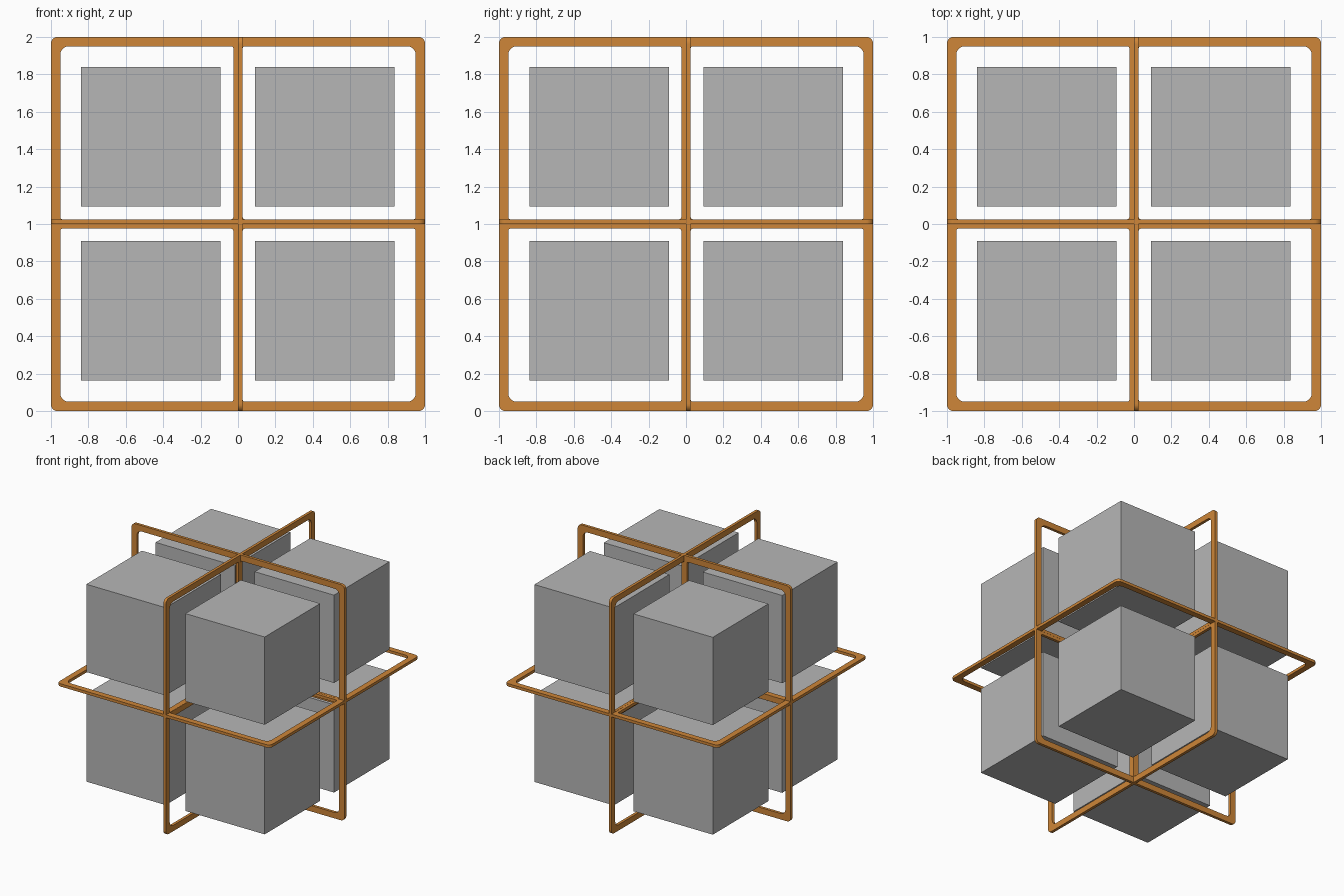
import bpy, bmesh, math

if "Cube" in bpy.data.objects:
    bpy.data.objects.remove(bpy.data.objects["Cube"])

THICK = 0.024    # thickness of each window-like frame
BAR = 0.025      # half width of the cross bars
RIM = 0.95       # inner edge of the outer rim


def material(name, rgb):
    m = bpy.data.materials.new(name)
    m.diffuse_color = (*rgb, 1)
    m.use_nodes = True
    m.node_tree.nodes["Principled BSDF"].inputs["Base Color"].default_value = m.diffuse_color
    return m


orange = material("orange", (0.62, 0.24, 0.04))
grey = material("grey", (0.47, 0.47, 0.47))


def rounded_rect(x0, y0, x1, y1, radii, steps=5):
    """Rounded rectangle; radii run top right, top left, bottom left, bottom right."""
    corners = [(x1, y1, -1, -1), (x0, y1, 1, -1), (x0, y0, 1, 1), (x1, y0, -1, 1)]
    pts = []
    for i, ((x, y, sx, sy), r) in enumerate(zip(corners, radii)):
        for k in range(steps + 1):
            a = math.radians(90) * (i + k / steps)
            pts.append((x + sx * r + r * math.cos(a), y + sy * r + r * math.sin(a)))
    return pts


def frame_mesh():
    """Flat frame with four rounded openings, as an extruded filled curve."""
    big, small = 0.045, 0.012
    loops = [rounded_rect(-1, -1, 1, 1, [0.035] * 4)]
    opening = rounded_rect(BAR, BAR, RIM, RIM, [big, small, small, small])
    for sx in (-1, 1):
        for sy in (-1, 1):
            loops.append([(sx * x, sy * y) for x, y in opening])
    cu = bpy.data.curves.new("frame_profile", 'CURVE')
    cu.dimensions = '2D'
    cu.fill_mode = 'BOTH'
    cu.extrude = THICK / 2
    for pts in loops:
        sp = cu.splines.new('POLY')
        sp.points.add(len(pts) - 1)
        for p, (x, y) in zip(sp.points, pts):
            p.co = (x, y, 0, 1)
        sp.use_cyclic_u = True
    tmp = bpy.data.objects.new("frame_profile", cu)
    bpy.context.collection.objects.link(tmp)
    bpy.context.view_layer.update()
    dg = bpy.context.evaluated_depsgraph_get()
    me = bpy.data.meshes.new_from_object(tmp.evaluated_get(dg))
    bpy.data.objects.remove(tmp)
    bm = bmesh.new()
    bm.from_mesh(me)
    bmesh.ops.remove_doubles(bm, verts=bm.verts, dist=1e-5)
    bmesh.ops.recalc_face_normals(bm, faces=bm.faces)
    for f in bm.faces:
        f.smooth = False
    bm.to_mesh(me)
    bm.free()
    me.materials.clear()
    me.materials.append(orange)
    return me


# Three crossing frames, each lying just on the positive side of its mid plane
me = frame_mesh()
h, q = THICK / 2, math.pi / 2
for name, loc, rot in [
    ("horizontal_frame", (0, 0, 1 + h), (0, 0, 0)),
    ("front_facing_frame", (0, h, 1), (q, 0, 0)),
    ("side_facing_frame", (h, 0, 1), (0, q, 0)),
]:
    ob = bpy.data.objects.new(name, me)
    ob.location = loc
    ob.rotation_euler = rot
    bpy.context.collection.objects.link(ob)

# Eight cubes, one in each octant
for sx, xn in ((-1, "left"), (1, "right")):
    for sy, yn in ((-1, "front"), (1, "back")):
        for sz, zn in ((-1, "lower"), (1, "upper")):
            bpy.ops.mesh.primitive_cube_add(
                size=0.745, location=(sx * 0.465 - 0.002, sy * 0.465 + 0.002, 1 + sz * 0.465 + 0.002))
            ob = bpy.context.object
            ob.name = f"{zn}_{yn}_{xn}_cube"
            ob.data.materials.append(grey)
